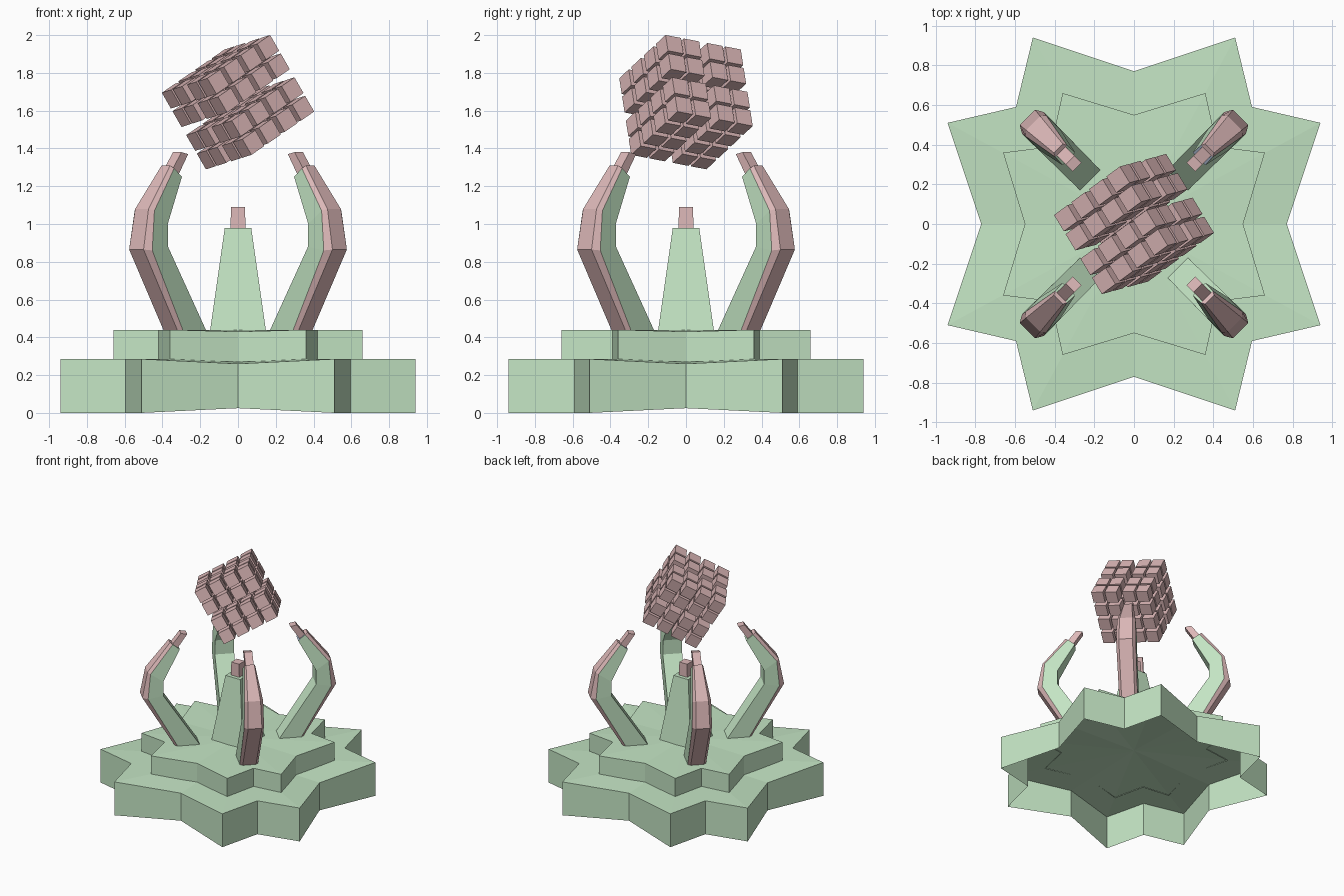
import bpy, bmesh, math
from mathutils import Vector, Matrix

if "Cube" in bpy.data.objects:
    bpy.data.objects.remove(bpy.data.objects["Cube"])


def material(name, color):
    m = bpy.data.materials.new(name)
    m.diffuse_color = (*color, 1)
    m.use_nodes = True
    m.node_tree.nodes["Principled BSDF"].inputs["Base Color"].default_value = m.diffuse_color
    return m


GREEN = material("green", (0.55, 0.78, 0.55))
PINK = material("pink", (0.72, 0.48, 0.48))
BLUE = material("blue_grey", (0.42, 0.50, 0.65))


def build(name, verts, faces, mat, fix=True):
    me = bpy.data.meshes.new(name)
    me.from_pydata(verts, [], faces)
    me.materials.append(mat)
    if fix:
        bm = bmesh.new()
        bm.from_mesh(me)
        bmesh.ops.recalc_face_normals(bm, faces=bm.faces)
        bm.to_mesh(me)
        bm.free()
    ob = bpy.data.objects.new(name, me)
    bpy.context.collection.objects.link(ob)
    return ob


def loft(rings, cap_start=True, cap_end=True):
    """Skin a list of equal-length rings."""
    n = len(rings[0])
    verts = [p for r in rings for p in r]
    faces = [(k * n + i, k * n + (i + 1) % n, (k + 1) * n + (i + 1) % n, (k + 1) * n + i)
             for k in range(len(rings) - 1) for i in range(n)]
    if cap_start:
        faces.append(tuple(range(n - 1, -1, -1)))
    if cap_end:
        faces.append(tuple(range((len(rings) - 1) * n, len(rings) * n)))
    return verts, faces


# Star tiers: eight points, open underneath, notches slightly thinner
def star_tier(name, tip, notch, diag, z0, z1, nz0, nz1):
    pts = set()
    for sx in (-1, 1):
        for sy in (-1, 1):
            pts |= {(sx * tip[0], sy * tip[1], 0), (sx * tip[1], sy * tip[0], 0),
                    (sx * diag[0], sy * diag[1], 0)}
        pts |= {(sx * notch, 0, 1), (0, sx * notch, 1)}
    pts = sorted(pts, key=lambda p: math.atan2(p[1], p[0]))
    low = [(x, y, nz0 if k else z0) for x, y, k in pts]
    high = [(x, y, nz1 if k else z1) for x, y, k in pts]
    verts, faces = loft([low, high], False, False)
    n = len(pts)
    verts.append((0, 0, z1))
    faces += [(n + i, n + (i + 1) % n, 2 * n) for i in range(n)]
    build(name, verts, faces, GREEN, False)


star_tier("base_lower_tier", (0.51, 0.94), 0.77, (0.595, 0.59), 0, 0.285, 0.025, 0.26)
star_tier("base_upper_tier", (0.36, 0.66), 0.55, (0.42, 0.39), 0.28, 0.44, 0.27, 0.43)


# Centre post and its tip
def square(h, z):
    return [(-h, -h, z), (h, -h, z), (h, h, z), (-h, h, z)]


build("centre_post", *loft([square(0.15, 0.42), square(0.07, 0.98)]), GREEN)
build("centre_post_tip", *loft([square(0.04, 0.97), square(0.037, 1.09)]), PINK)

# Claws: rows of (inner r,z,w), (side r,z,w), (outer r,z,w)
CLAW = [((0.300, 0.42, 0.072), (0.475, 0.42, 0.072), (0.495, 0.42, 0.052)),
        ((0.600, 0.88, 0.076), (0.720, 0.86, 0.078), (0.761, 0.865, 0.054)),
        ((0.600, 1.00, 0.074), (0.700, 1.07, 0.074), (0.720, 1.08, 0.050)),
        ((0.465, 1.25, 0.045), (0.520, 1.295, 0.042), (0.540, 1.31, 0.032))]
TIP = [((0.485, 1.25), (0.530, 1.28)), ((0.405, 1.37), (0.455, 1.38))]


def claw(label, angle):
    rot = Matrix.Rotation(angle, 3, 'Z')

    def ring(a, b):
        (ra, za, wa), (rb, zb, wb) = a, b
        return [rot @ Vector(p) for p in
                ((ra, -wa, za), (rb, -wb, zb), (rb, wb, zb), (ra, wa, za))]

    core = build(label + "_claw_core", *loft([ring(i, s) for i, s, o in CLAW]), GREEN)
    build(label + "_claw_plate", *loft([ring(s, o) for i, s, o in CLAW]), PINK)
    build(label + "_claw_tip",
          *loft([ring((*a, 0.032), (*b, 0.032)) for a, b in TIP]), PINK)
    if label == "back_right":
        core.data.materials.append(BLUE)
        core.data.polygons[-1].material_index = 1


for i, label in enumerate(("back_right", "back_left", "front_left", "front_right")):
    claw(label, math.radians(45 + 90 * i))

# Floating tilted block made of 4 x 4 x 4 small cubes, wider gaps in the middle
u = Vector((-0.118, -0.032, 0.205)).normalized()
v = Vector((0.160, 0.119, 0.115))
v = (v - u * v.dot(u)).normalized()
w = u.cross(v)
frame = Matrix((u, v, w)).transposed().to_4x4()
SIZE, EDGE = 0.097, 0.472


def steps(middle_gap):
    near, far = middle_gap / 2 + SIZE / 2, EDGE / 2 - SIZE / 2
    return (-far, -near, near, far)


bm = bmesh.new()
for a in steps(0.05):
    for b in steps(0.03):
        for c in steps(0.05):
            bmesh.ops.create_cube(bm, size=SIZE, matrix=Matrix.Translation(
                (0, 0, 1.645)) @ frame @ Matrix.Translation((a, b, c)))
me = bpy.data.meshes.new("floating_cube_cluster")
bm.to_mesh(me)
bm.free()
me.materials.append(PINK)
bpy.context.collection.objects.link(bpy.data.objects.new("floating_cube_cluster", me))
